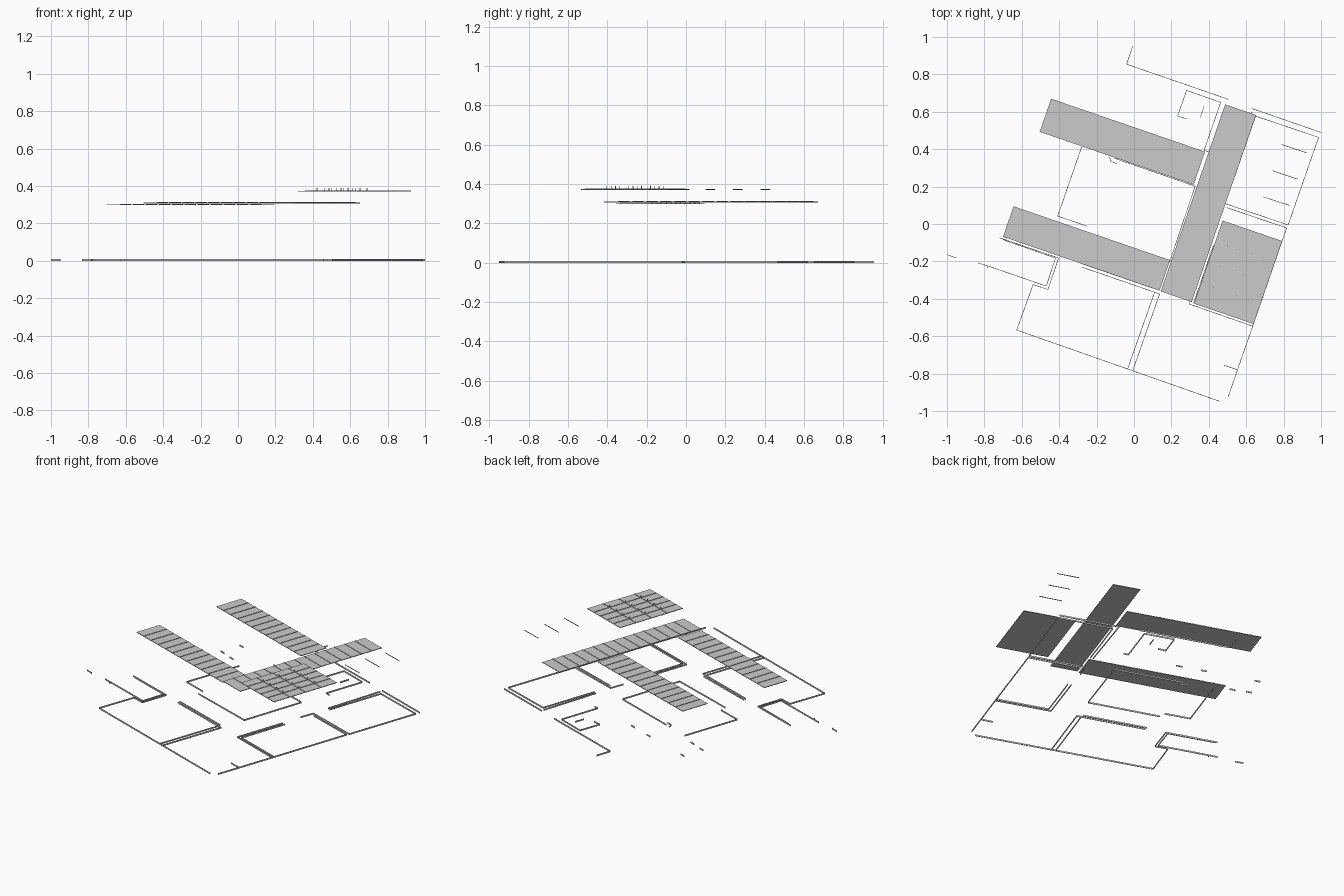
import bpy, bmesh, math
from mathutils import Vector, Matrix

ANG = math.radians(-19)
U = Vector((math.cos(ANG), math.sin(ANG), 0))
V = Vector((-math.sin(ANG), math.cos(ANG), 0))


def finish(name, bm):
    me = bpy.data.meshes.new(name)
    bm.to_mesh(me)
    bm.free()
    ob = bpy.data.objects.new(name, me)
    bpy.context.collection.objects.link(ob)
    return ob


def strip(bm, a, b, z0, z1, w=0.003):
    """Thin box running from a to b in plan."""
    a, b = Vector((a[0], a[1], 0)), Vector((b[0], b[1], 0))
    d, c = b - a, (a + b) / 2
    m = (Matrix.Translation((c.x, c.y, (z0 + z1) / 2))
         @ Matrix.Rotation(math.atan2(d.y, d.x), 4, 'Z')
         @ Matrix.Diagonal((d.length, w, z1 - z0, 1)))
    bmesh.ops.create_cube(bm, size=1, matrix=m)


def wall(name, *paths, z0=0.0, z1=0.01):
    bm = bmesh.new()
    for p in paths:
        for a, b in zip(p, p[1:]):
            strip(bm, a, b, z0, z1)
    finish(name, bm)


def panel(name, corner, lu, lv, z, nu=1, nv=1):
    """Flat sheet from its lower left corner, plus ribs splitting it into cells."""
    o = Vector((corner[0], corner[1], 0))
    bm = bmesh.new()
    strip(bm, o + V * lv / 2, o + U * lu + V * lv / 2, z - 0.002, z + 0.002, lv)
    finish(name, bm)
    bm = bmesh.new()
    for i in range(1, nu):
        p = o + U * lu * i / nu
        strip(bm, p, p + V * lv, z + 0.002, z + 0.005)
    for j in range(1, nv):
        p = o + V * lv * j / nv
        strip(bm, p, p + U * lu, z + 0.002, z + 0.005)
    finish(name + "_ribs", bm)


# roof panels
panel("lower_roof", (-0.70, -0.068), 0.885, 0.172, 0.300, nu=12)
panel("upper_roof", (-0.504, 0.493), 0.87, 0.187, 0.309, nu=12)
panel("long_roof", (0.143, -0.36), 0.175, 1.057, 0.309, nv=14)
panel("grid_roof", (0.321, -0.425), 0.337, 0.469, 0.372, nu=5, nv=4)

# small pins standing on the grid roof crossings
bm = bmesh.new()
for i in range(1, 5):
    for j in range(1, 4):
        p = Vector((0.321, -0.425, 0)) + U * 0.0674 * i + V * 0.117 * j
        strip(bm, p - U * 0.0015, p + U * 0.0015, 0.374, 0.39, 0.003)
finish("grid_pins", bm)

# loose beams beside the grid roof
wall("beams", [(0.79, 0.425), (0.925, 0.38)], [(0.74, 0.285), (0.875, 0.24)],
     [(0.69, 0.145), (0.83, 0.10)], z0=0.371, z1=0.375)

# outer walls
wall("north_wall", [(-0.007, 0.952), (-0.039, 0.854), (0.506, 0.666)],
     [(0.629, 0.618), (0.999, 0.49)])
wall("east_wall", [(0.525, 0.215), (0.65, 0.577), (0.987, 0.463), (0.824, -0.005),
                   (0.478, 0.112), (0.444, 0.024)],
     [(0.508, 0.222), (0.629, 0.60)])
wall("south_east_wall", [(0.495, 0.088), (0.816, -0.021), (0.634, -0.548), (0.503, -0.925)],
     [(0.48, -0.755), (0.55, -0.778)])
wall("south_wall", [(-0.54, -0.324), (-0.627, -0.567), (0.458, -0.948)])
wall("west_wall", [(-0.72, -0.073), (-0.403, -0.182), (-0.46, -0.35), (-0.54, -0.324)],
     [(-0.70, -0.084), (-0.42, -0.182), (-0.469, -0.332), (-0.78, -0.225), (-0.785, -0.237)],
     [(-0.834, -0.208), (-0.78, -0.225)], [(-0.999, -0.164), (-0.95, -0.182)])

# inner walls
wall("middle_wall", [(-0.28, -0.23), (0.137, -0.374), (-0.006, -0.782)],
     [(-0.28, -0.212), (0.11, -0.346)], [(0.11, -0.365), (-0.033, -0.772)])
wall("grid_room_wall", [(0.405, -0.107), (0.295, -0.428), (0.634, -0.546)],
     [(0.425, -0.114), (0.319, -0.422), (0.637, -0.532)])
# courtyard walls follow the roof edges above them
wall("courtyard_wall", [(-0.28, 0.412), (-0.408, 0.042), (-0.25, -0.012)],
     [(-0.25, -0.056), (0.19, -0.205), (0.327, 0.202), (-0.10, 0.35)],
     [(-0.13, 0.36), (-0.125, 0.335), (-0.09, 0.322)])
wall("small_room_wall", [(0.282, 0.562), (0.233, 0.577), (0.2815, 0.7145), (0.463, 0.65), (0.375, 0.394),
                         (0.405, 0.384)], [(0.375, 0.63), (0.355, 0.57)])

# column stubs under the upper roof
stubs = [(-0.43, 0.65), (-0.10, 0.538), (0.05, 0.485), (-0.475, 0.515), (-0.38, 0.475)]
wall("window_stubs", *[[(x - 0.018, y + 0.006), (x + 0.018, y - 0.006)] for x, y in stubs])
